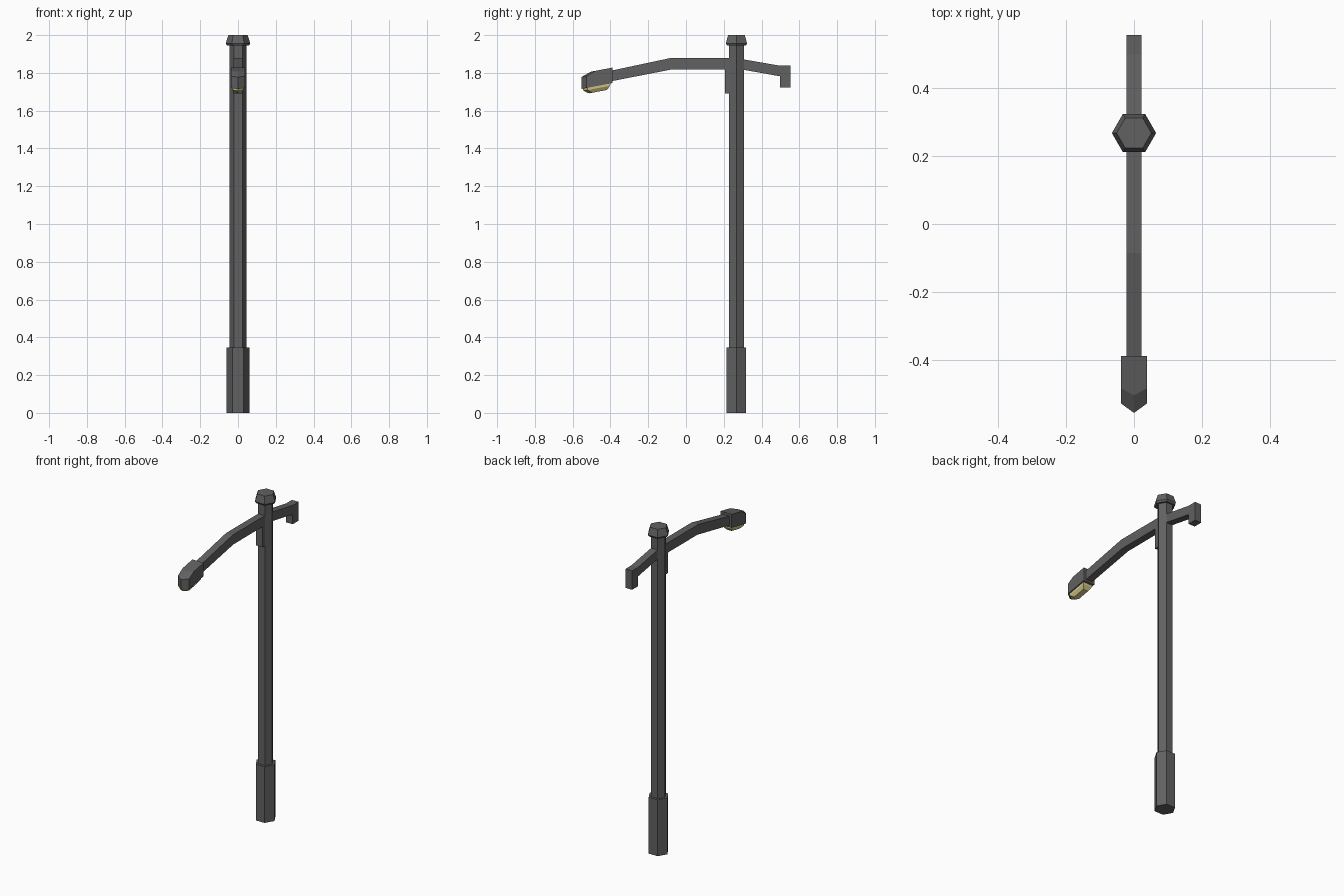
import bpy, bmesh
from math import cos, sin, pi

cube = bpy.data.objects.get("Cube")
if cube:
    bpy.data.objects.remove(cube)

POLE_Y = 0.267


def material(name, rgb):
    m = bpy.data.materials.new(name)
    m.use_nodes = True
    m.diffuse_color = (*rgb, 1)
    m.node_tree.nodes["Principled BSDF"].inputs["Base Color"].default_value = (*rgb, 1)
    return m


GREY = material("dark grey metal", (0.12, 0.12, 0.12))
GLASS = material("pale yellow glass", (0.66, 0.58, 0.25))


def loft(name, rings, mat):
    """Bridge matching rings of points and close both ends."""
    bm = bmesh.new()
    loops = [[bm.verts.new(p) for p in ring] for ring in rings]
    n = len(loops[0])
    for a, b in zip(loops, loops[1:]):
        for i in range(n):
            j = (i + 1) % n
            bm.faces.new((a[i], a[j], b[j], b[i]))
    bm.faces.new(loops[0][::-1])
    bm.faces.new(loops[-1])
    bmesh.ops.recalc_face_normals(bm, faces=bm.faces)
    mesh = bpy.data.meshes.new(name)
    bm.to_mesh(mesh)
    bm.free()
    mesh.materials.append(mat)
    ob = bpy.data.objects.new(name, mesh)
    bpy.context.collection.objects.link(ob)
    return ob


def hexagon(r, z):
    return [(r * cos(k * pi / 3), POLE_Y + r * sin(k * pi / 3), z) for k in range(6)]


def side_profile(name, points, half):
    """Extrude a (y, z) outline across x."""
    return loft(name, [[(x, y, z) for y, z in points] for x in (-half, half)], GREY)


# Hexagonal post
loft("base", [hexagon(0.06, 0), hexagon(0.06, 0.345)], GREY)
loft("pole", [hexagon(0.045, 0.345), hexagon(0.045, 1.96)], GREY)
loft("cap", [hexagon(0.058, 1.945), hexagon(0.065, 1.956), hexagon(0.051, 2)], GREY)

# Bent arm, rear hook and the bracket against the pole
side_profile("front_arm", [(-0.40, 1.811), (-0.085, 1.878), (POLE_Y, 1.878),
                           (POLE_Y, 1.818), (-0.077, 1.818), (-0.40, 1.755)], 0.0225)
side_profile("rear_arm", [(POLE_Y, 1.878), (0.498, 1.838), (0.5545, 1.838), (0.5545, 1.722),
                          (0.498, 1.722), (0.498, 1.782), (POLE_Y, 1.823)], 0.0225)
side_profile("bracket", [(0.207, 1.87), (POLE_Y, 1.87), (POLE_Y, 1.692), (0.207, 1.692)], 0.0225)


# Lamp head: pointed plan, tilted, with a folded top
def plan(half, back, corner, tip, height):
    """Pointed outline whose height follows the lamp tilt."""
    pts = [(half, back), (half, corner), (0, tip), (-half, corner), (-half, back)]
    return [(x, y, height + 0.19 * (y + 0.39)) for x, y in pts]


bottom = plan(0.038, -0.388, -0.527, -0.5545, 1.746)
middle = plan(0.038, -0.388, -0.527, -0.5545, 1.809)
top = plan(0.038, -0.388, -0.482, -0.503, 1.828)
loft("lamp_head", [bottom, middle, top], GREY)

# Tapered glass under the head
loft("lamp_glass", [plan(0.031, -0.400, -0.522, -0.546, 1.747),
                    plan(0.030, -0.402, -0.520, -0.543, 1.734),
                    plan(0.017, -0.418, -0.497, -0.513, 1.715)], GLASS)
